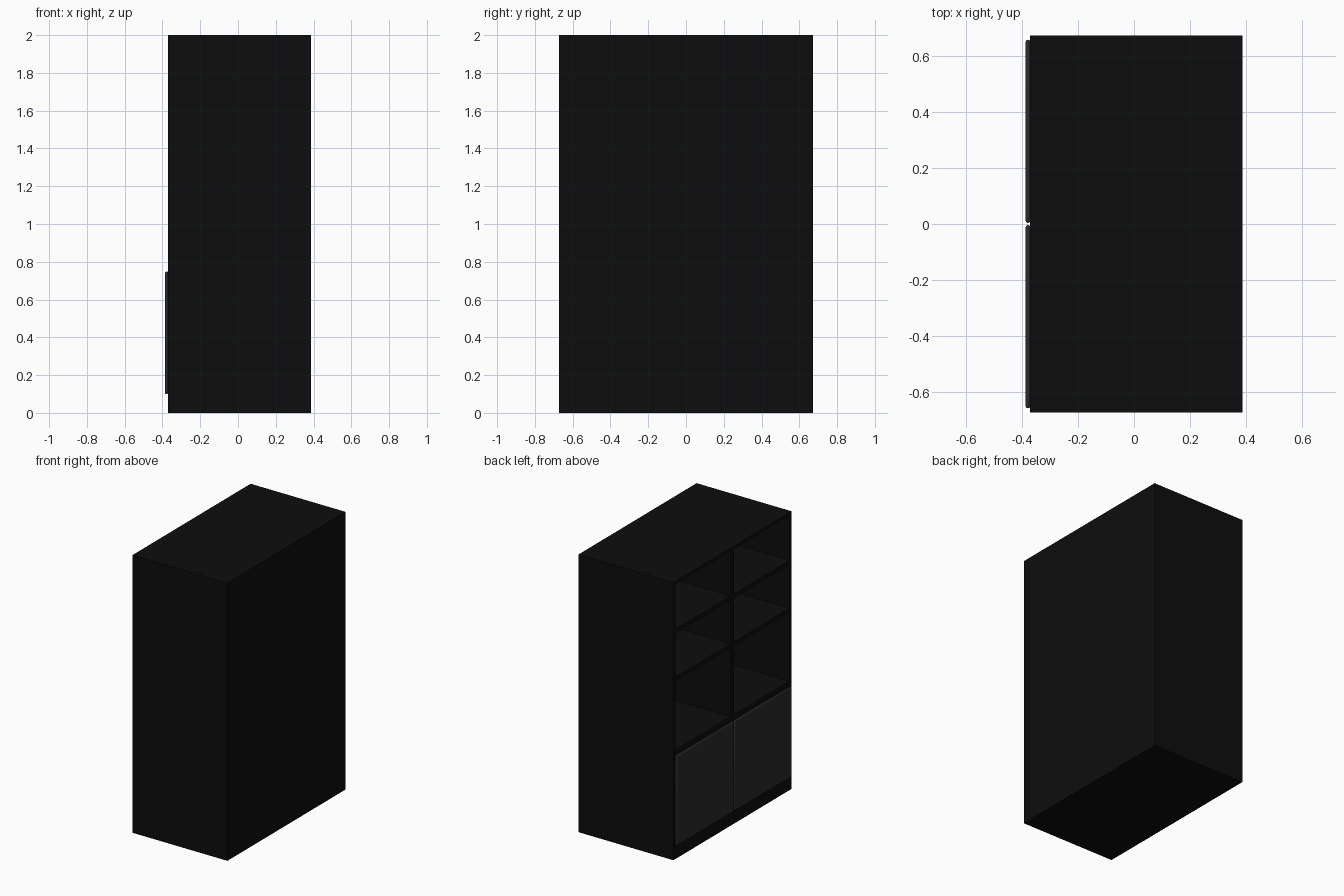
import bpy

if "Cube" in bpy.data.objects:
    bpy.data.objects.remove(bpy.data.objects["Cube"])

X0, X1, Y, H = -0.37, 0.386, 0.672, 2.0
T = 0.03          # shelf thickness
SIDE = 0.022      # outer panel thickness


def material(name, v):
    m = bpy.data.materials.new(name)
    m.diffuse_color = (v, v, v, 1)
    m.use_nodes = True
    m.node_tree.nodes["Principled BSDF"].inputs["Base Color"].default_value = m.diffuse_color
    return m


black = material("black_wood", 0.004)
grey = material("dark_grey_door", 0.025)


def box(name, x, y, z, mat=black, bevel=0):
    """Box from (min, max) ranges on each axis."""
    lo, hi = zip(x, y, z)
    bpy.ops.mesh.primitive_cube_add(size=1, location=[(a + b) / 2 for a, b in zip(lo, hi)])
    o = bpy.context.object
    o.name = name
    o.scale = [b - a for a, b in zip(lo, hi)]
    bpy.ops.object.transform_apply(location=False, rotation=False, scale=True)
    o.data.materials.append(mat)
    if bevel:
        b = o.modifiers.new("bevel", 'BEVEL')
        b.width = bevel
        b.segments = 3
        bpy.ops.object.shade_smooth_by_angle()
    return o


inner = Y - SIDE
back_x = X1 - SIDE

# Outer carcass
for name, s in (("left_side_panel", 1), ("right_side_panel", -1)):
    box(name, (X0, X1), sorted((s * inner, s * Y)), (0, H))
box("top_panel", (X0, X1), (-inner, inner), (H - SIDE, H))
box("base_plinth", (X0, X1), (-inner, inner), (0, 0.10))
box("back_panel", (back_x, X1), (-inner, inner), (0.10, H - SIDE))

# Central divider and shelves in both bays
D = 0.02
box("divider", (X0, back_x), (-D, D), (0.10, H - SIDE))
for i, top in enumerate((0.785, 1.31, 1.655)):
    for bay, s in (("left", 1), ("right", -1)):
        box(f"{bay}_shelf_{i + 1}", (X0, back_x), sorted((s * D, s * inner)), (top - T, top))

# Pair of doors standing proud of the carcass, softly rounded edges
for name, s in (("left_door", 1), ("right_door", -1)):
    box(name, (-0.386, X0), sorted((s * 0.004, s * 0.656)), (0.10, 0.748), grey, 0.007)
